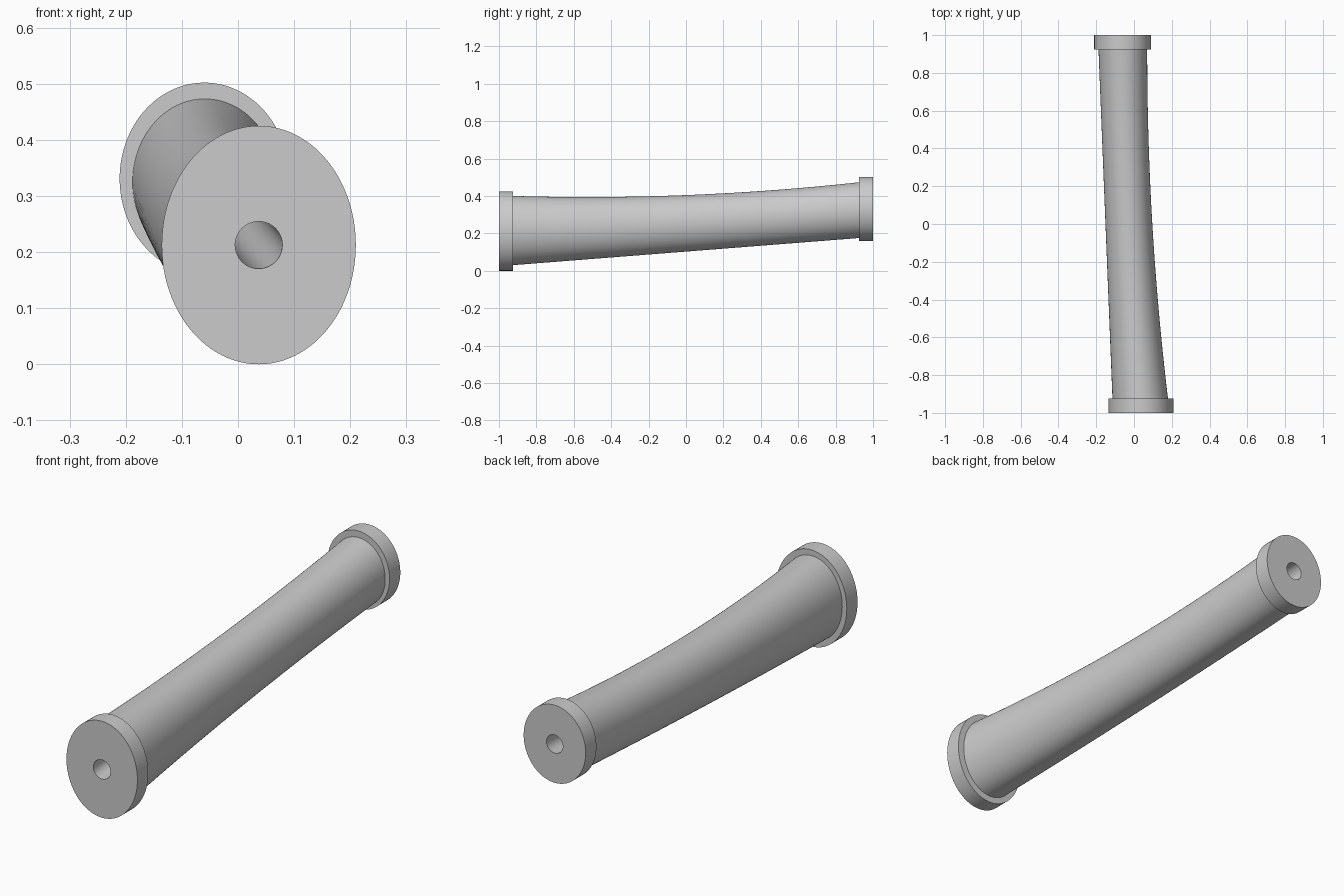
import bpy
import bmesh
from math import cos, sin, tau, radians

cube = bpy.data.objects.get("Cube")
if cube:
    bpy.data.objects.remove(cube, do_unlink=True)

grey = bpy.data.materials.new("plain grey")
grey.use_nodes = True
colour = (0.6, 0.6, 0.6, 1)
grey.diffuse_color = colour
grey.node_tree.nodes["Principled BSDF"].inputs["Base Color"].default_value = colour

SIDES = 96
END = 0.925  # where the barrel meets the end flanges


def mix(a, b, t):
    return a + (b - a) * t


def oval(x, y, z, rx, rz):
    return [(x + rx * cos(tau * i / SIDES), y, z + rz * sin(tau * i / SIDES))
            for i in range(SIDES)]


def bore_ring(y):
    """Slanted round bore running between the flange centres."""
    t = (y + 1) / 2
    r = mix(0.042, 0.04, t)
    return oval(mix(0.037, -0.06, t), y, mix(0.2125, 0.331, t), r, r)


def barrel_ring(y):
    """Straight lower left edge, sagging upper right edge."""
    t = (y + END) / (2 * END)
    sag = 4 * t * (1 - t)
    left, right = mix(-0.114, -0.188, t), mix(0.18, 0.07, t) - 0.028 * sag
    low, high = mix(0.03, 0.175, t), mix(0.40, 0.473, t) - 0.032 * sag
    return oval((left + right) / 2, y, (low + high) / 2,
                (right - left) / 2, (high - low) / 2)


def loft(name, rings):
    """Skin the rings in order and join the last one to the first."""
    bm = bmesh.new()
    loops = [[bm.verts.new(p) for p in ring] for ring in rings]
    for a, b in zip(loops, loops[1:] + loops[:1]):
        for i in range(SIDES):
            j = (i + 1) % SIDES
            bm.faces.new((a[i], a[j], b[j], b[i]))
    bmesh.ops.recalc_face_normals(bm, faces=bm.faces)
    mesh = bpy.data.meshes.new(name)
    bm.to_mesh(mesh)
    bm.free()
    mesh.materials.append(grey)
    obj = bpy.data.objects.new(name, mesh)
    bpy.context.collection.objects.link(obj)
    bpy.ops.object.select_all(action="DESELECT")
    obj.select_set(True)
    bpy.context.view_layer.objects.active = obj
    bpy.ops.object.shade_smooth_by_angle(angle=radians(30))


def flange(name, y0, y1, x, z, rx, rz):
    loft(name, [oval(x, y0, z, rx, rz), oval(x, y1, z, rx, rz),
                bore_ring(y1), bore_ring(y0)])


# Hollow barrel
steps = 32
stations = [mix(-END, END, i / steps) for i in range(steps + 1)]
loft("barrel", [barrel_ring(y) for y in stations]
     + [bore_ring(y) for y in reversed(stations)])

# Oval end flanges
flange("front_flange", -1, -END, 0.037, 0.2125, 0.173, 0.2125)
flange("back_flange", END, 1, -0.06, 0.331, 0.151, 0.171)
